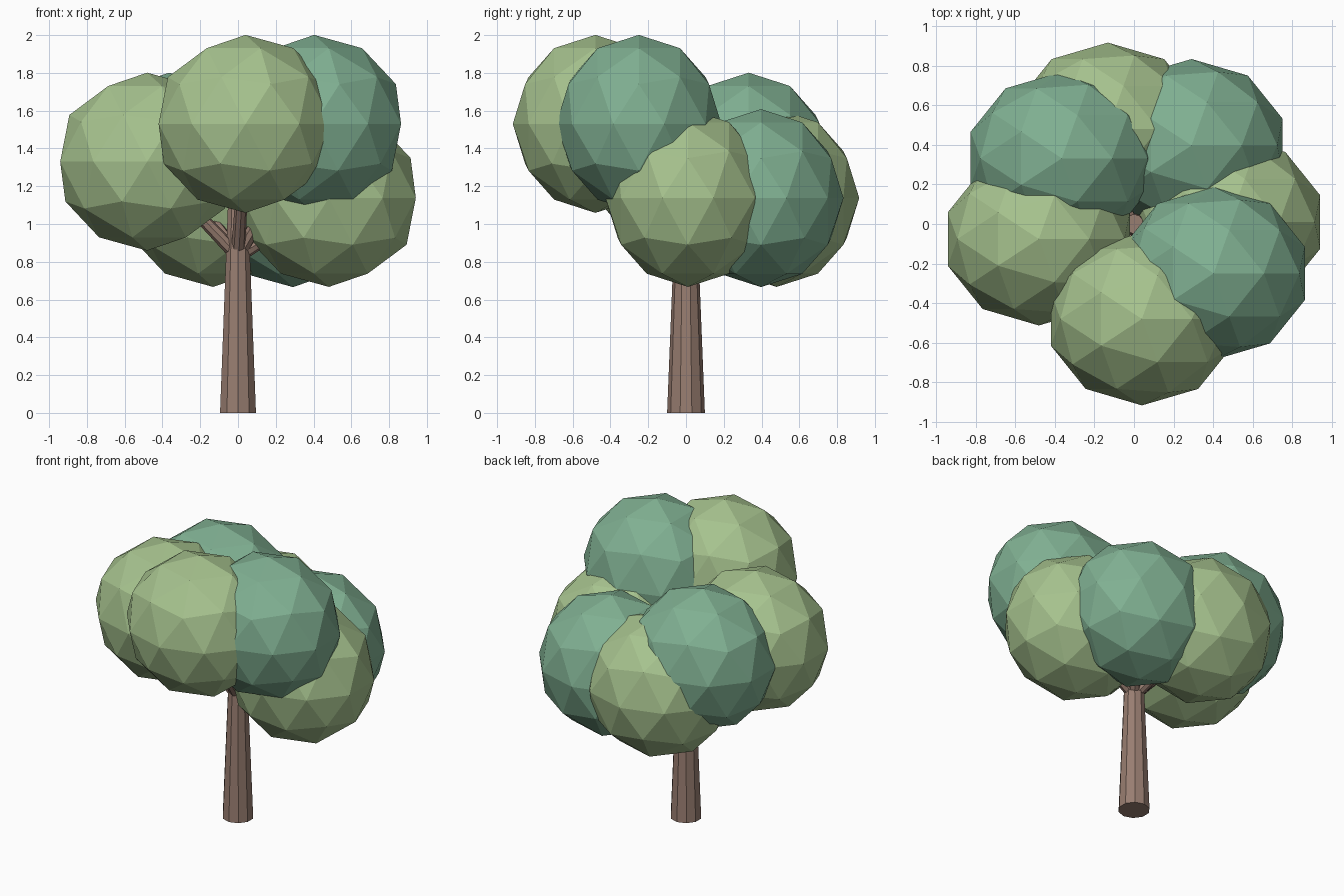
import bpy
from mathutils import Vector

if "Cube" in bpy.data.objects:
    bpy.data.objects.remove(bpy.data.objects["Cube"])


def srgb(r, g, b):
    lin = lambda c: c / 12.92 if c <= 0.04045 else ((c + 0.055) / 1.055) ** 2.4
    return (lin(r / 255), lin(g / 255), lin(b / 255), 1.0)


def material(name, rgb):
    m = bpy.data.materials.new(name)
    m.diffuse_color = srgb(*rgb)
    m.use_nodes = True
    m.node_tree.nodes["Principled BSDF"].inputs["Base Color"].default_value = m.diffuse_color
    return m


light_leaf = material("light_green_leaves", (166, 194, 142))
teal_leaf = material("blue_green_leaves", (128, 176, 146))
bark = material("brown_bark", (153, 126, 113))


def finish(name, mat):
    obj = bpy.context.object
    obj.name = name
    obj.data.materials.append(mat)
    return obj


def tapered(name, start, end, r1, r2, sides):
    # flat-sided tapered limb between two points
    a, b = Vector(start), Vector(end)
    d = b - a
    rot = d.to_track_quat('Z', 'Y').to_euler()
    bpy.ops.mesh.primitive_cone_add(vertices=sides, radius1=r1, radius2=r2,
                                    depth=d.length, location=(a + b) / 2,
                                    rotation=rot)
    return finish(name, bark)


# trunk
tapered("trunk", (0, 0, 0), (0, 0, 1.25), 0.10, 0.05, 10)

# leaf clumps, each carried by its own branch
clumps = [
    ("front", (0.04, -0.48, 1.53), light_leaf),
    ("front_right", (0.403, -0.25, 1.53), teal_leaf),
    ("left", (-0.481, -0.076, 1.33), light_leaf),
    ("right", (0.481, 0.01, 1.138), light_leaf),
    ("back_right", (0.291, 0.397, 1.137), teal_leaf),
    ("back", (-0.132, 0.48, 1.138), light_leaf),
    ("back_left", (-0.365, 0.332, 1.33), teal_leaf),
]
for side, centre, mat in clumps:
    bpy.ops.mesh.primitive_ico_sphere_add(subdivisions=2, radius=1,
                                          location=centre)
    leaves = finish("leaves_" + side, mat)
    leaves.scale = (0.484, 0.437, 0.471)
    # branch runs from the fork into the clump
    fork = Vector((0, 0, 0.83))
    tip = fork.lerp(Vector(centre), 0.8)
    tapered("branch_" + side, fork, tip, 0.038, 0.028, 8)
